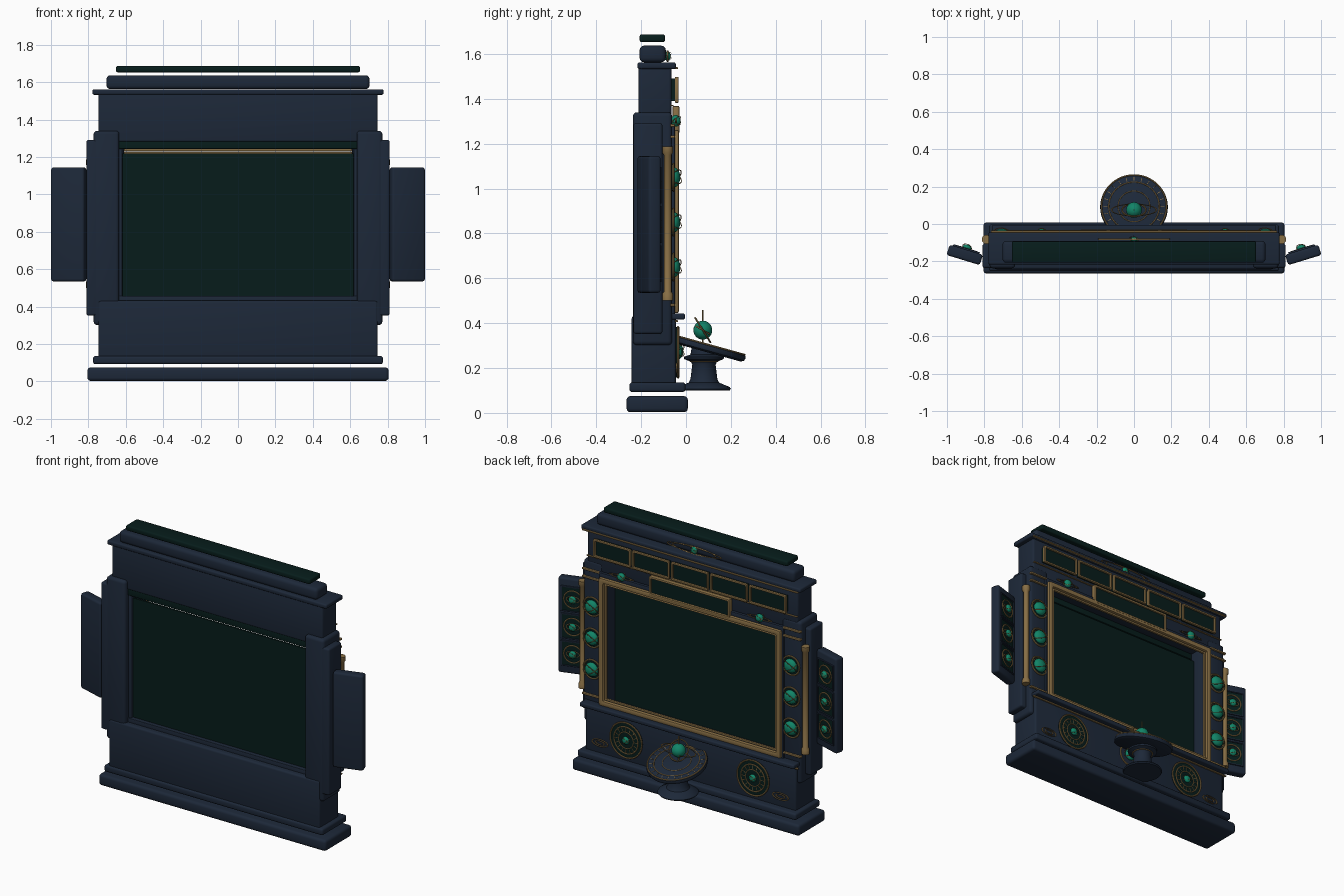
import bpy, bmesh, math
from mathutils import Matrix, Vector

if "Cube" in bpy.data.objects:
    bpy.data.objects.remove(bpy.data.objects["Cube"])
T, R = Matrix.Translation, Matrix.Rotation
rad = math.radians

def mat(name, c):
    m = bpy.data.materials.new(name)
    m.diffuse_color = (*c, 1)
    m.use_nodes = True
    m.node_tree.nodes["Principled BSDF"].inputs["Base Color"].default_value = m.diffuse_color
    return m
NAVY = mat("navy_lacquer", (0.012, 0.021, 0.040))
GLASS = mat("dark_green_glass", (0.002, 0.012, 0.011))
BRASS = mat("aged_brass", (0.25, 0.16, 0.06))
EMERALD = mat("emerald", (0.006, 0.23, 0.135))

def finish(name, bm, m, M=Matrix()):
    bmesh.ops.recalc_face_normals(bm, faces=bm.faces)
    me = bpy.data.meshes.new(name)
    bm.to_mesh(me)
    bm.free()
    me.materials.append(m)
    me.shade_smooth()
    me.set_sharp_from_angle(angle=rad(35))
    o = bpy.data.objects.new(name, me)
    o.matrix_world = M
    bpy.context.collection.objects.link(o)
    return o

def round_edges(bm, w, seg=3):
    bmesh.ops.bevel(bm, geom=list(bm.edges), offset=w, segments=seg, profile=0.5, affect='EDGES')

def box(name, x, y, z, m=NAVY, bev=0.012, M=Matrix()):
    """Bevelled box from (min, max) ranges."""
    bm = bmesh.new()
    bmesh.ops.create_cube(bm, size=1)
    for v in bm.verts:
        v.co = Vector([(a + b) / 2 + c * (b - a) for (a, b), c in zip((x, y, z), v.co)])
    if bev:
        round_edges(bm, bev)
    return finish(name, bm, m, M)

def frame(name, x, z, y, bar, m=BRASS, bev=0.004, M=Matrix()):
    """Rectangular frame standing in the xz plane."""
    bm = bmesh.new()
    loops = []
    for d, yy in ((0, y[0]), (0, y[1]), (bar, y[1]), (bar, y[0])):
        loops.append([bm.verts.new(p) for p in (
            (x[0] + d, yy, z[0] + d), (x[1] - d, yy, z[0] + d),
            (x[1] - d, yy, z[1] - d), (x[0] + d, yy, z[1] - d))])
    for i in range(4):
        a, b = loops[i], loops[(i + 1) % 4]
        for k in range(4):
            bm.faces.new((a[k], a[(k + 1) % 4], b[(k + 1) % 4], b[k]))
    round_edges(bm, bev, 2)
    return finish(name, bm, m, M)

def lathe(name, prof, m, M=Matrix(), n=48):
    """Revolve (radius, height) points around local z; a closed profile gives a ring."""
    bm = bmesh.new()
    vs = [bm.verts.new((r, 0, h)) for r, h in prof]
    es = [bm.edges.new(p) for p in zip(vs, vs[1:])]
    bmesh.ops.spin(bm, geom=vs + es, axis=(0, 0, 1), cent=(0, 0, 0), angle=math.tau, steps=n)
    bmesh.ops.remove_doubles(bm, verts=bm.verts, dist=1e-5)
    return finish(name, bm, m, M)

def ring(name, r, t, M, m=BRASS, n=48):
    prof = [(r + t * math.cos(i * math.tau / 8), t * math.sin(i * math.tau / 8)) for i in range(9)]
    return lathe(name, prof, m, M, n)

def disc(name, r, h, m, M):
    return lathe(name, [(0, 0), (r, 0), (r, h), (0, h)], m, M)

def ball(name, r, M, m=EMERALD):
    bm = bmesh.new()
    bmesh.ops.create_uvsphere(bm, u_segments=24, v_segments=14, radius=r)
    return finish(name, bm, m, M)

def ticks(name, r0, r1, n, w, M):
    bm = bmesh.new()
    for i in range(n):
        bmesh.ops.create_cube(bm, size=1, matrix=R(i * math.tau / n, 4, 'Z') @ T(((r0 + r1) / 2, 0, 0))
                              @ Matrix.Diagonal((r1 - r0, w, w, 1)))
    return finish(name, bm, BRASS, M)

def face(x, y, z):
    """Matrix whose local z points out of the decorated (+y) side."""
    return T((x, y, z)) @ R(-math.pi / 2, 4, 'X')

def gem(name, M, r, flat=0.0, depth=0.6):
    """Low emerald dome crossed by two orbit rings; flat adds a wide ellipse of that half width."""
    S = M @ Matrix.Diagonal((1, 1, depth, 1))
    ball(name + "_gem", r, S)
    for i, a in enumerate((62, -50)):
        ring(f"{name}_orbit_{i}", r * 1.15, r * 0.06,
             S @ R(rad(25 - 50 * i), 4, 'Z') @ R(rad(a), 4, 'X'))
    if flat:
        for i, k in enumerate((0.1, 0.16)):
            ring(f"{name}_scroll_{i}", flat * (1 - 0.2 * i), 0.004, M @ Matrix.Diagonal((1, k, 1, 1)))

# stepped cabinet body
box("plinth", (-.805, .805), (-.265, .008), (.003, .075), bev=.017)
box("lower_step", (-.775, .775), (-.252, -.003), (.093, .136))
box("lower_body", (-.747, .747), (-.242, -.045), (.125, .432))
box("upper_body", (-.747, .747), (-.212, -.065), (1.28, 1.545))
box("cornice", (-.778, .778), (-.217, -.045), (1.533, 1.562), bev=.009)
box("crown_lower", (-.703, .703), (-.207, -.09), (1.563, 1.637), bev=.02)
box("crown_upper", (-.653, .653), (-.207, -.093), (1.653, 1.687), GLASS, bev=.01)
box("screen_ledge", (-.76, .76), (-.07, -.005), (.416, .444), bev=.008)

# screen and bezel
box("screen", (-.622, .622), (-.178, -.166), (.425, 1.219), GLASS, 0)
box("screen_top_rail", (-.64, .64), (-.208, -.19), (1.243, 1.29), GLASS, .004)
box("screen_bottom_rail", (-.64, .64), (-.208, -.178), (.42, .458), NAVY, .004)
frame("bezel_backing", (-.655, .655), (.43, 1.287), (-.078, -.05), .045, NAVY)
frame("bezel", (-.645, .645), (.445, 1.262), (-.058, -.032), .032, BRASS, .008)
frame("bezel_inner_line", (-.61, .61), (.48, 1.228), (-.06, -.045), .012, BRASS, .003)

# header: name plate, five windows, trims
box("header_plate_glass", (-.275, .275), (-.06, -.04), (1.255, 1.36), GLASS, 0)
frame("header_plate_frame", (-.285, .285), (1.245, 1.368), (-.06, -.03), .014)
for i in range(5):
    c = (i - 2) * .276
    box(f"window_glass_{i}", (c - .125, c + .125), (-.068, -.045), (1.39, 1.49), GLASS, 0)
    frame(f"window_frame_{i}", (c - .131, c + .131), (1.382, 1.498), (-.05, -.033), .012)
box("cornice_trim", (-.765, .765), (-.05, -.036), (1.533, 1.541), BRASS, .002)
box("header_trim", (-.745, .745), (-.07, -.055), (1.367, 1.373), BRASS, .002)
box("ledge_trim", (-.765, .765), (-.05, -.035), (.405, .413), BRASS, .002)
gem("crown", face(0, -.082, 1.59), .022, .19)

for s, side in ((1, "right"), (-1, "left")):
    span = lambda a, b: tuple(sorted((s * a, s * b)))
    # piers beside the screen
    box(f"{side}_pier", span(.635, .772), (-.237, -.062), (.302, 1.34), bev=.018)
    box(f"{side}_pier_lining", span(.618, .66), (-.2, -.07), (.42, 1.29), bev=.005)
    box(f"{side}_pier_flank", span(.73, .81), (-.235, -.105), (.352, 1.292))
    for i, z in enumerate((.475, 1.225, 1.275)):
        box(f"{side}_pier_band_{i}", span(.65, .775), (-.07, -.05), (z, z + .012), BRASS, .003)
    for i, z in enumerate((.65, .85, 1.05)):
        M = face(s * .705, -.062, z)
        disc(f"{side}_pier_disc_{i}", .06, .006, GLASS, M)
        ring(f"{side}_pier_ring_{i}", .06, .005, M @ T((0, 0, .006)))
        gem(f"{side}_pier_{i}", face(s * .705, -.052, z), .044)
    # brass columns with caps
    M = T((s * .79, -.082, 0))
    lathe(f"{side}_column", [(0, .5), (.024, .5), (.024, .53), (.017, .54), (.017, 1.15),
                             (.024, 1.16), (.024, 1.188), (0, 1.188)], BRASS, M, 24)
    # header side gems
    gem(f"{side}_header", face(s * .49, -.045, 1.302), .026, .085, .8)
    # lower dials
    M = face(s * .45, -.046, .27)
    disc(f"{side}_dial_plate", .112, .01, GLASS, M)
    for i, r in enumerate((.112, .085, .052)):
        ring(f"{side}_dial_ring_{i}", r, .005 - .001 * i, M @ T((0, 0, .011)))
    ticks(f"{side}_dial_ticks", .058, .082, 16, .003, M @ T((0, 0, .011)))
    gem(f"{side}_dial", M @ T((0, 0, .014)), .024)
    # corner scrolls
    for i, r in enumerate((.055, .03)):
        ring(f"{side}_corner_scroll_{i}", r, .004, face(s * .64, -.042, .2) @ Matrix.Diagonal((1, .4, 1, 1)))
    # angled wings with three instruments each
    W = T((s * .905, -.165, 0)) @ R(s * rad(17), 4, 'Z')
    box(f"{side}_wing", (-.093, .093), (-.029, .029), (.535, 1.145), NAVY, .013, W)
    for i, z in enumerate((.665, .84, 1.015)):
        box(f"{side}_wing_panel_{i}", (-.07, .07), (.02, .032), (z - .078, z + .078), GLASS, 0, W)
        frame(f"{side}_wing_frame_{i}", (-.074, .074), (z - .082, z + .082), (.02, .037), .008, NAVY, .002, W)
        M = W @ face(0, .034, z)
        ring(f"{side}_wing_ring_{i}", .055, .004, M)
        ring(f"{side}_wing_inner_ring_{i}", .04, .003, M @ Matrix.Diagonal((1, .5, 1, 1)))
        gem(f"{side}_wing_{i}", M @ T((0, 0, .008)), .024)

# centre medallion behind the lectern
M = face(0, -.044, .275)
ring("medallion_ring", .07, .006, M)
gem("medallion", M @ T((0, 0, .01)), .036)

# lectern: foot, tilted dish and orrery
P = T((0, .08, 0))
lathe("lectern_stem", [(0, .1), (.115, .1), (.12, .107), (.115, .115), (.068, .135), (.06, .15), (.052, .215),
                       (.058, .228), (.088, .24), (.09, .25), (.06, .26), (.055, .29), (0, .29)], NAVY, P)
ring("lectern_collar", .06, .005, P @ T((0, 0, .232)))
D = T((0, .09, .29)) @ R(rad(-15.5), 4, 'X')
lathe("lectern_dish", [(0, -.018), (.165, -.018), (.178, -.01), (.181, 0), (.178, .012), (.17, .016),
                       (0, .016)], NAVY, D, 64)
for i, r in enumerate((.174, .135, .085)):
    ring(f"dish_ring_{i}", r, .004 - .0007 * i, D @ T((0, 0, .016)), n=64)
ticks("dish_ticks", .143, .163, 24, .003, D @ T((0, 0, .016)))
O = T((0, .075, .369))
lathe("orrery_needle", [(0, -.07), (.004, -.07), (.004, .09), (0, .09)], BRASS, O, 12)
ball("orrery_globe", .042, O)
ring("orrery_wide_orbit", .12, .004, O @ R(rad(-30), 4, 'X') @ Matrix.Diagonal((1, .3, 1, 1)))
ring("orrery_tilted_orbit", .064, .004, O @ R(rad(-58), 4, 'X'))
